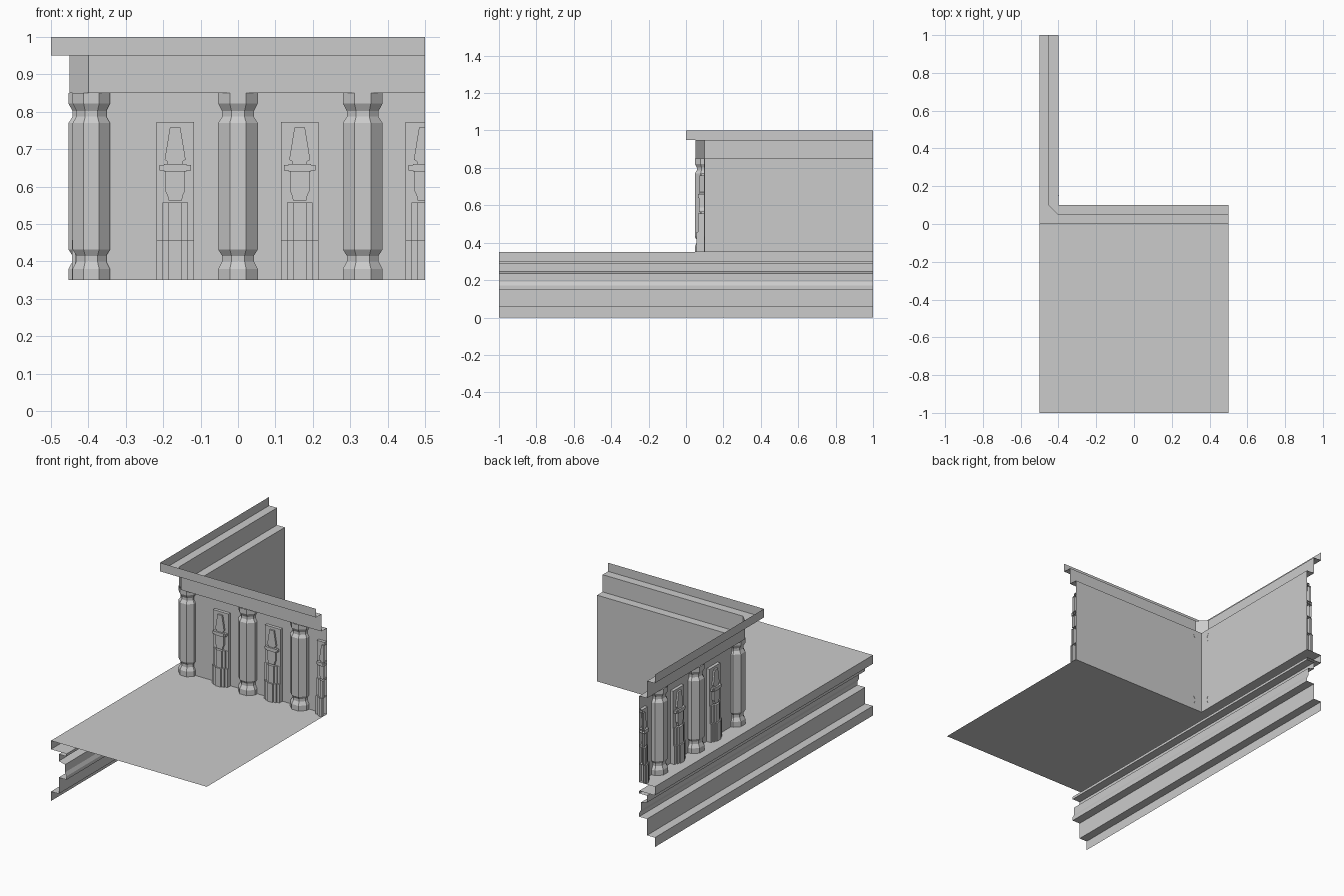
import bpy
import bmesh

cube = bpy.data.objects.get("Cube")
if cube:
    bpy.data.objects.remove(cube, do_unlink=True)

stone = bpy.data.materials.new("grey stone")
stone.use_nodes = True
GREY = (0.6, 0.6, 0.6, 1)
stone.diffuse_color = GREY
stone.node_tree.nodes["Principled BSDF"].inputs["Base Color"].default_value = GREY

WALL_Y = 0.1            # plane of the front wall
FLOOR_Z, FRIEZE_Z = 0.35, 0.85


def finish(name, bm, side=False):
    """Turn a bmesh into an object; side=True reflects it onto the other wing."""
    bmesh.ops.remove_doubles(bm, verts=bm.verts, dist=1e-5)
    if side:
        for v in bm.verts:
            v.co.x, v.co.y = v.co.y - 0.5, v.co.x + 0.5
        bmesh.ops.reverse_faces(bm, faces=bm.faces)
    mesh = bpy.data.meshes.new(name)
    bm.to_mesh(mesh)
    bm.free()
    mesh.materials.append(stone)
    obj = bpy.data.objects.new(name, mesh)
    bpy.context.collection.objects.link(obj)


def sheet(bm, rings):
    """Skin open rings of points, listed from top to bottom."""
    rows = [[bm.verts.new(p) for p in ring] for ring in rings]
    for a, b in zip(rows, rows[1:]):
        for i in range(len(a) - 1):
            if a[i].co != a[i + 1].co or b[i].co != b[i + 1].co:
                corners = [a[i], a[i + 1], b[i + 1], b[i]]
                if a[i].co == a[i + 1].co:
                    corners.pop(1)
                elif b[i].co == b[i + 1].co:
                    corners.pop(2)
                bm.faces.new(corners)


def relief(bm, cx, half, depth):
    """Raised symmetric shape on the front wall from (half width, z) pairs."""
    outline = [(cx + w, z) for w, z in half]
    outline += [(cx - w, z) for w, z in reversed(half)]
    front = [bm.verts.new((x, WALL_Y - depth, z)) for x, z in outline]
    back = [bm.verts.new((x, WALL_Y, z)) for x, z in outline]
    bm.faces.new(front)
    for i in range(len(front)):
        j = (i + 1) % len(front)
        bm.faces.new([front[i], back[i], back[j], front[j]])


def block(bm, cx, w, z0, z1, depth):
    relief(bm, cx, [(w, z0), (w, z1)], depth)


# Wall with frieze and cornice, swept round the corner: (inset, chamfer, z)
bm = bmesh.new()
levels = [(0, 0, 1), (0, 0, 0.95), (0.05, 0.05, 0.95),
          (0.05, 0.05, FRIEZE_Z), (0.1, 0, FRIEZE_Z), (0.1, 0, FLOOR_Z)]
sheet(bm, [[(0.5, d, z), (d - 0.5 + c, d, z), (d - 0.5, d + c, z), (d - 0.5, 1, z)]
           for d, c, z in levels])
finish("wall_and_cornice", bm)

# L-shaped floor
bm = bmesh.new()
plan = [(-0.5, -1), (0.5, -1), (0.5, WALL_Y), (-0.4, WALL_Y), (-0.4, 1), (-0.5, 1)]
bm.faces.new([bm.verts.new((x, y, FLOOR_Z)) for x, y in plan])
finish("floor", bm)

# Plinth moulding along the right side
bm = bmesh.new()
profile = [(-0.5, FLOOR_Z), (-0.5, 0.3), (-0.4, 0.3), (-0.4, 0.285), (-0.45, 0.285),
           (-0.45, 0.245), (-0.41, 0.235), (-0.41, 0.19), (-0.4, 0.17), (-0.4, 0.15),
           (-0.45, 0.15), (-0.45, 0.055), (-0.5, 0.055), (-0.5, 0)]
sheet(bm, [[(x, -1, z), (x, 1, z)] for x, z in profile])
finish("plinth_moulding", bm)

# Octagonal columns: (height, scale) of each ring
COLUMN = [(FRIEZE_Z, 1), (0.822, 1), (0.802, 0.8), (0.787, 0.8), (0.77, 1),
          (0.432, 1), (0.415, 0.8), (0.4, 0.8), (0.38, 1), (FLOOR_Z, 1)]
S = 0.414  # half side of an octagon with unit apothem


def column(name, cx, cy, size, section, side=False):
    bm = bmesh.new()
    sheet(bm, [[(cx + x * size * k, cy + y * size * k, z) for x, y in section]
               for z, k in COLUMN])
    finish(name, bm, side)


half_octagon = [(1, 0), (1, -S), (S, -1), (-S, -1), (-1, -S), (-1, 0)]
corner_octagon = [(1, -0.15), (1, -S), (S, -1), (-S, -1), (-1, -S),
                  (-1, S), (-S, 1), (-0.15, 1)]
column("corner_column", -0.392, 0.108, 0.05, corner_octagon)


# Carved niche with a stylised figure above a fluted pedestal
def niche(name, cx, side):
    bm = bmesh.new()
    block(bm, cx, 0.05, 0.557, 0.773, 0.018)
    for w, depth in ((0.05, 0.02), (0.034, 0.028), (0.018, 0.036)):
        block(bm, cx, w, 0.457, 0.557, depth)
        block(bm, cx, w, FLOOR_Z, 0.457, depth + 0.008)
    relief(bm, cx, [(0.018, 0.563), (0.02, 0.575), (0.026, 0.588), (0.026, 0.643)], 0.031)
    block(bm, cx, 0.042, 0.643, 0.658, 0.033)
    block(bm, cx, 0.03, 0.64, 0.66, 0.037)
    relief(bm, cx, [(0.02, 0.658), (0.02, 0.667), (0.028, 0.672), (0.014, 0.758)], 0.028)
    # Trim whatever passes the open end of the wall
    bmesh.ops.bisect_plane(bm, geom=bm.verts[:] + bm.edges[:] + bm.faces[:],
                           plane_co=(0.5, 0, 0), plane_no=(1, 0, 0), clear_outer=True)
    finish(name, bm, side)


for side, wing in ((False, "front"), (True, "side")):
    for n, cx in enumerate((0, 1 / 3), 1):
        column(f"{wing}_column_{n}", cx, WALL_Y, 0.053, half_octagon, side)
    for n, cx in enumerate((-0.168, 0.165, 0.498), 1):
        niche(f"{wing}_niche_{n}", cx, side)
